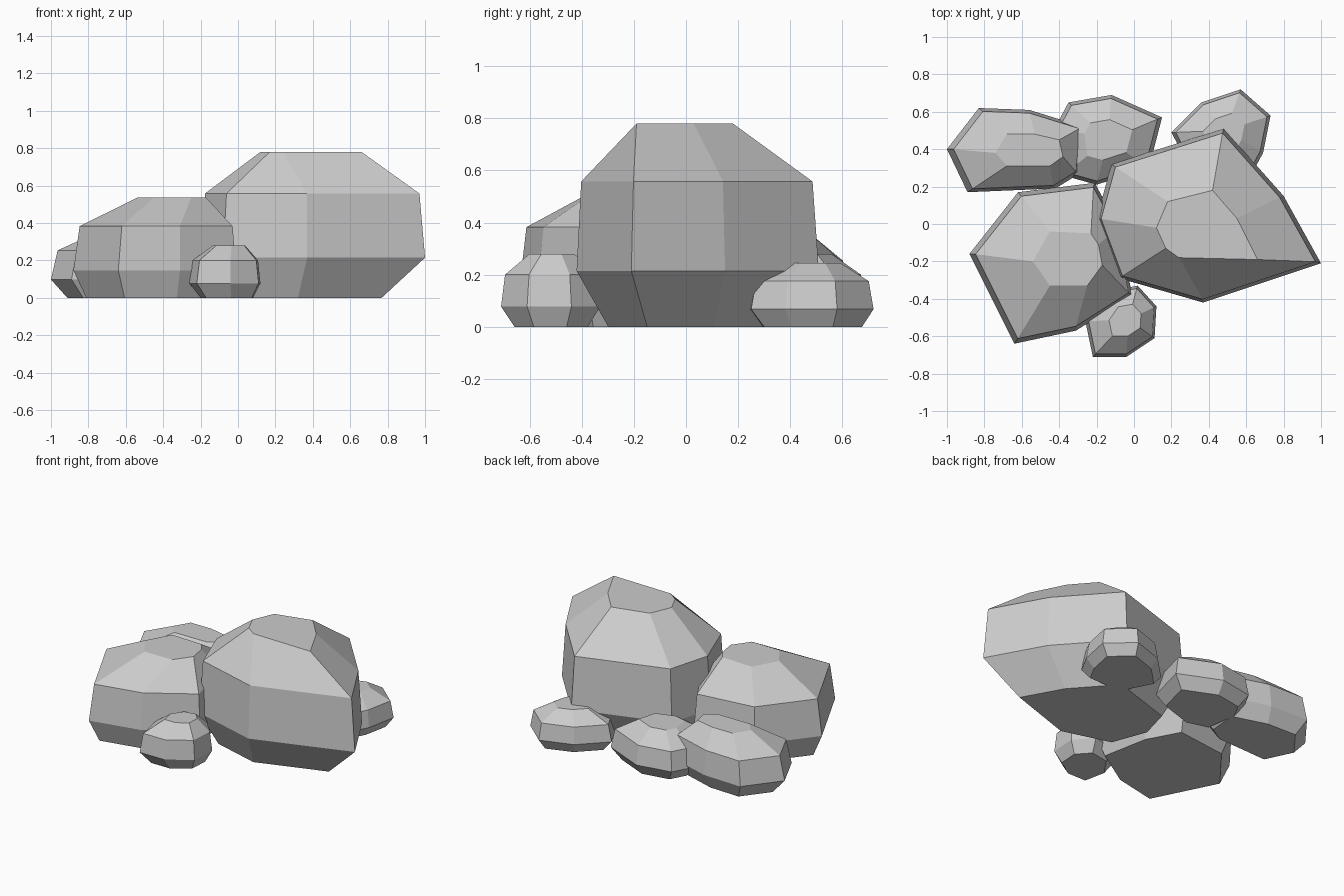
import bpy, bmesh


def shrink(pts, centre, s):
    cx, cy = centre
    return [(cx + (x - cx) * s, cy + (y - cy) * s) for x, y in pts]


def boulder(name, height, girth, top, foot, foot_scale, shoulder_scale):
    """Faceted stone: foot, girth, shoulder and top rings joined by side faces."""
    n = len(girth)
    mid = (sum(p[0] for p in top) / n, sum(p[1] for p in top) / n)
    levels = [(shrink(girth, foot, foot_scale), 0.0),
              (girth, 0.275 * height),
              (shrink(girth, mid, shoulder_scale), 0.715 * height),
              (top, height)]
    bm = bmesh.new()
    rings = [[bm.verts.new((x, y, z)) for x, y in pts] for pts, z in levels]
    for lo, hi in zip(rings, rings[1:]):
        for i in range(n):
            j = (i + 1) % n
            bm.faces.new((lo[i], lo[j], hi[j], hi[i]))
    bm.faces.new(rings[0][::-1])
    bm.faces.new(rings[-1])
    bmesh.ops.recalc_face_normals(bm, faces=bm.faces)
    mesh = bpy.data.meshes.new(name)
    bm.to_mesh(mesh)
    bm.free()
    obj = bpy.data.objects.new(name, mesh)
    bpy.context.collection.objects.link(obj)
    return obj


# Largest stone
boulder("large_boulder", 0.78,
        [(-0.20, 0.03), (-0.08, -0.29), (0.37, -0.42), (1.0, -0.21),
         (0.80, 0.15), (0.48, 0.51), (-0.12, 0.32)],
        [(0.12, -0.02), (0.17, -0.13), (0.24, -0.18), (0.66, -0.19),
         (0.55, 0.03), (0.42, 0.18), (0.18, 0.12)],
        (0.20, 0.0), 0.71, 0.955)

# Second stone at front left
boulder("medium_boulder", 0.535,
        [(-0.88, -0.16), (-0.64, -0.64), (-0.31, -0.57), (-0.01, -0.38),
         (-0.08, -0.02), (-0.21, 0.22), (-0.62, 0.17)],
        [(-0.54, -0.20), (-0.45, -0.33), (-0.25, -0.33), (-0.17, -0.22),
         (-0.19, -0.11), (-0.23, -0.05), (-0.45, -0.04)],
        (-0.42, -0.22), 0.85, 0.94)

# Back left stone
boulder("back_left_stone", 0.355,
        [(-1.0, 0.40), (-0.89, 0.17), (-0.42, 0.19), (-0.29, 0.27),
         (-0.27, 0.52), (-0.56, 0.61), (-0.83, 0.62)],
        [(-0.74, 0.38), (-0.68, 0.31), (-0.45, 0.31), (-0.38, 0.36),
         (-0.40, 0.45), (-0.53, 0.48), (-0.68, 0.48)],
        (-0.62, 0.40), 0.77, 0.92)

# Three small stones with tops shrunk from their own outline
for name, h, girth, centre, top_scale, foot_scale in (
    ("front_stone", 0.28,
     [(-0.26, -0.52), (-0.22, -0.71), (-0.04, -0.71), (0.11, -0.61),
      (0.12, -0.44), (0.02, -0.33), (-0.15, -0.36)], (-0.03, -0.51), 0.45, 0.74),
    ("back_right_stone", 0.245,
     [(0.20, 0.49), (0.33, 0.24), (0.62, 0.25), (0.69, 0.38),
      (0.73, 0.58), (0.57, 0.72), (0.36, 0.65)], (0.49, 0.50), 0.42, 0.8),
    ("back_middle_stone", 0.28,
     [(-0.42, 0.52), (-0.38, 0.26), (-0.20, 0.21), (0.08, 0.30),
      (0.15, 0.57), (-0.12, 0.69), (-0.35, 0.65)], (-0.14, 0.45), 0.45, 0.78),
):
    boulder(name, h, girth, shrink(girth, centre, top_scale), centre, foot_scale, 0.92)
